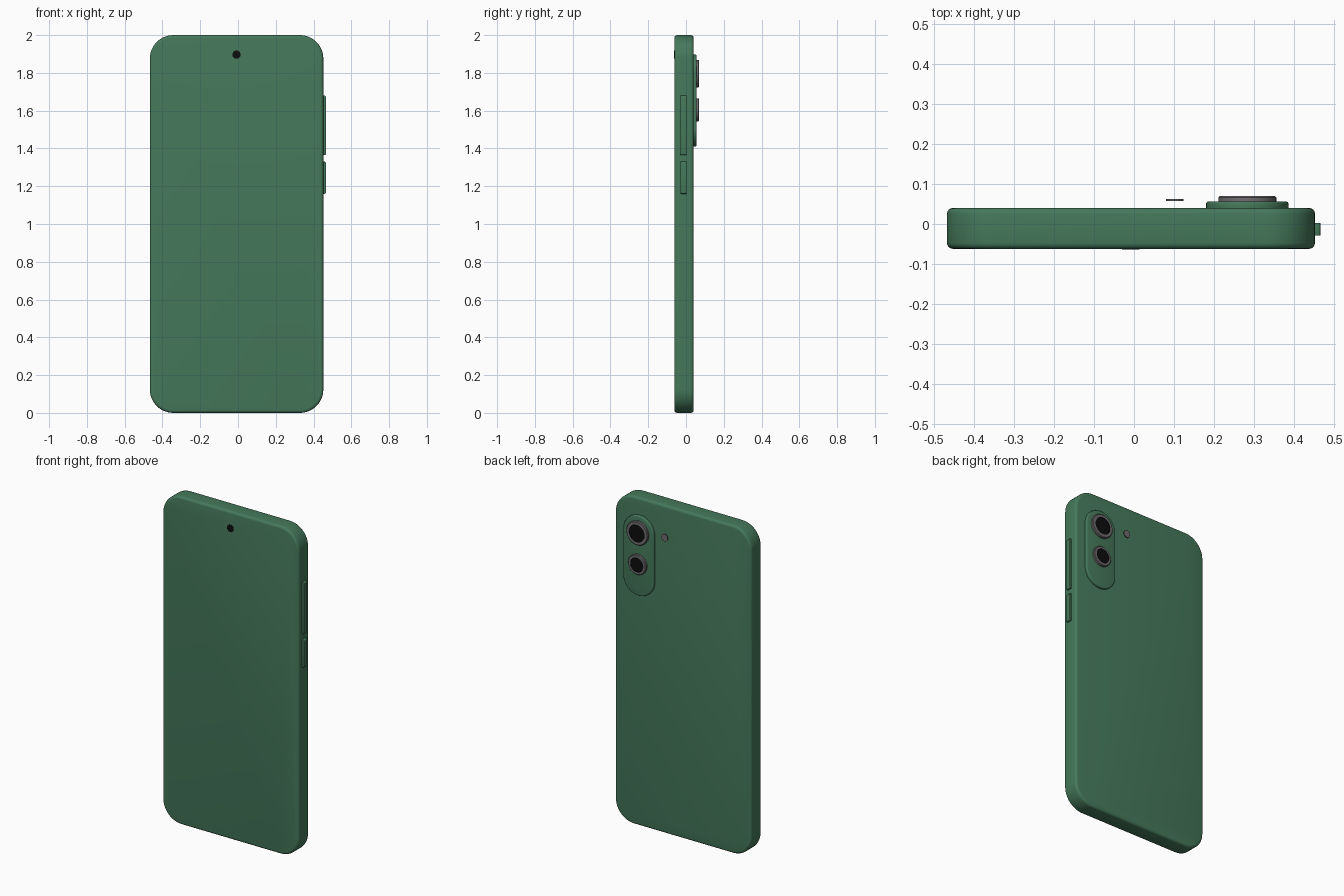
import bpy, bmesh, math
from math import sin, cos, pi

cube = bpy.data.objects.get("Cube")
if cube:
    bpy.data.objects.remove(cube, do_unlink=True)


def material(name, rgb):
    m = bpy.data.materials.new(name)
    m.use_nodes = True
    m.diffuse_color = (*rgb, 1)
    m.node_tree.nodes["Principled BSDF"].inputs["Base Color"].default_value = (*rgb, 1)
    return m


green = material("case green", (0.06, 0.19, 0.105))
grey = material("metal grey", (0.16, 0.15, 0.16))
black = material("glass black", (0.004, 0.004, 0.004))


def finish(bm, name, mats):
    bmesh.ops.recalc_face_normals(bm, faces=bm.faces)
    mesh = bpy.data.meshes.new(name)
    bm.to_mesh(mesh)
    bm.free()
    ob = bpy.data.objects.new(name, mesh)
    bpy.context.collection.objects.link(ob)
    for m in mats:
        mesh.materials.append(m)
    bpy.ops.object.select_all(action="DESELECT")
    ob.select_set(True)
    bpy.context.view_layer.objects.active = ob
    return ob


def rounded_slab(name, x, z, y, r, edge, mat, steps=12):
    """Rounded rectangle in XZ, extruded along y, with softened rims."""
    bm = bmesh.new()
    corners = [(x[1], z[1], -1, -1), (x[0], z[1], 1, -1),
               (x[0], z[0], 1, 1), (x[1], z[0], -1, 1)]
    ring = []
    for q, (cx, cz, sx, sz) in enumerate(corners):
        for i in range(steps + 1):
            a = (q + i / steps) * pi / 2
            ring.append(bm.verts.new((cx + sx * r + r * cos(a), y[0],
                                      cz + sz * r + r * sin(a))))
    face = bm.faces.new(ring)
    new = bmesh.ops.extrude_face_region(bm, geom=[face])["geom"]
    bmesh.ops.translate(bm, vec=(0, y[1] - y[0], 0),
                        verts=[v for v in new if isinstance(v, bmesh.types.BMVert)])
    bmesh.ops.remove_doubles(bm, verts=bm.verts, dist=1e-5)
    # Soften the front and back rims
    rims = [e for e in bm.edges if abs(e.verts[0].co.y - e.verts[1].co.y) < 1e-6]
    bmesh.ops.bevel(bm, geom=rims, offset=edge, segments=4, profile=0.5, affect="EDGES")
    ob = finish(bm, name, [mat])
    bpy.ops.object.shade_smooth_by_angle(angle=math.radians(35))
    return ob


def turned(name, x, z, profile, mats, steps=40):
    """Turned part around the y axis; profile rows are radius, y, material."""
    bm = bmesh.new()
    rings = [[bm.verts.new((x + r * cos(2 * pi * i / steps), y,
                            z + r * sin(2 * pi * i / steps)))
              for i in range(steps)] for r, y, _ in profile]
    bm.faces.new(rings[0])
    for a, b, row in zip(rings, rings[1:], profile[1:]):
        for i in range(steps):
            j = (i + 1) % steps
            bm.faces.new((a[i], a[j], b[j], b[i])).material_index = row[2]
    bm.faces.new(rings[-1]).material_index = profile[-1][2]
    finish(bm, name, mats)
    bpy.ops.object.shade_smooth_by_angle(angle=math.radians(30))


# Body
rounded_slab("body", (-0.467, 0.452), (0, 2), (-0.062, 0.04), 0.125, 0.015, green)

# Side buttons
for name, z in (("volume_button", (1.365, 1.68)), ("power_button", (1.16, 1.33))):
    rounded_slab(name, (0.435, 0.466), z, (-0.029, 0.003), 0.008, 0.002, green, 4)

# Rear camera plate
rounded_slab("camera_plate", (0.18, 0.386), (1.41, 1.897), (0.03, 0.056),
             0.1025, 0.006, green)

# Rear lenses: metal ring around dark glass
for name, z, r in (("main_lens", 1.796, 0.0725), ("wide_lens", 1.604, 0.061)):
    turned(name, 0.283, z,
           [(r, 0.05, 0), (r, 0.066, 0), (r - 0.004, 0.07, 0),
            (r * 0.72, 0.07, 0), (r * 0.7, 0.068, 1)], [grey, black])

# Flash disc and front camera
turned("flash", 0.102, 1.815, [(0.022, 0.058, 0), (0.022, 0.063, 0)], [grey])
turned("front_camera", -0.008, 1.897, [(0.022, -0.055, 0), (0.022, -0.0635, 0)], [black])
